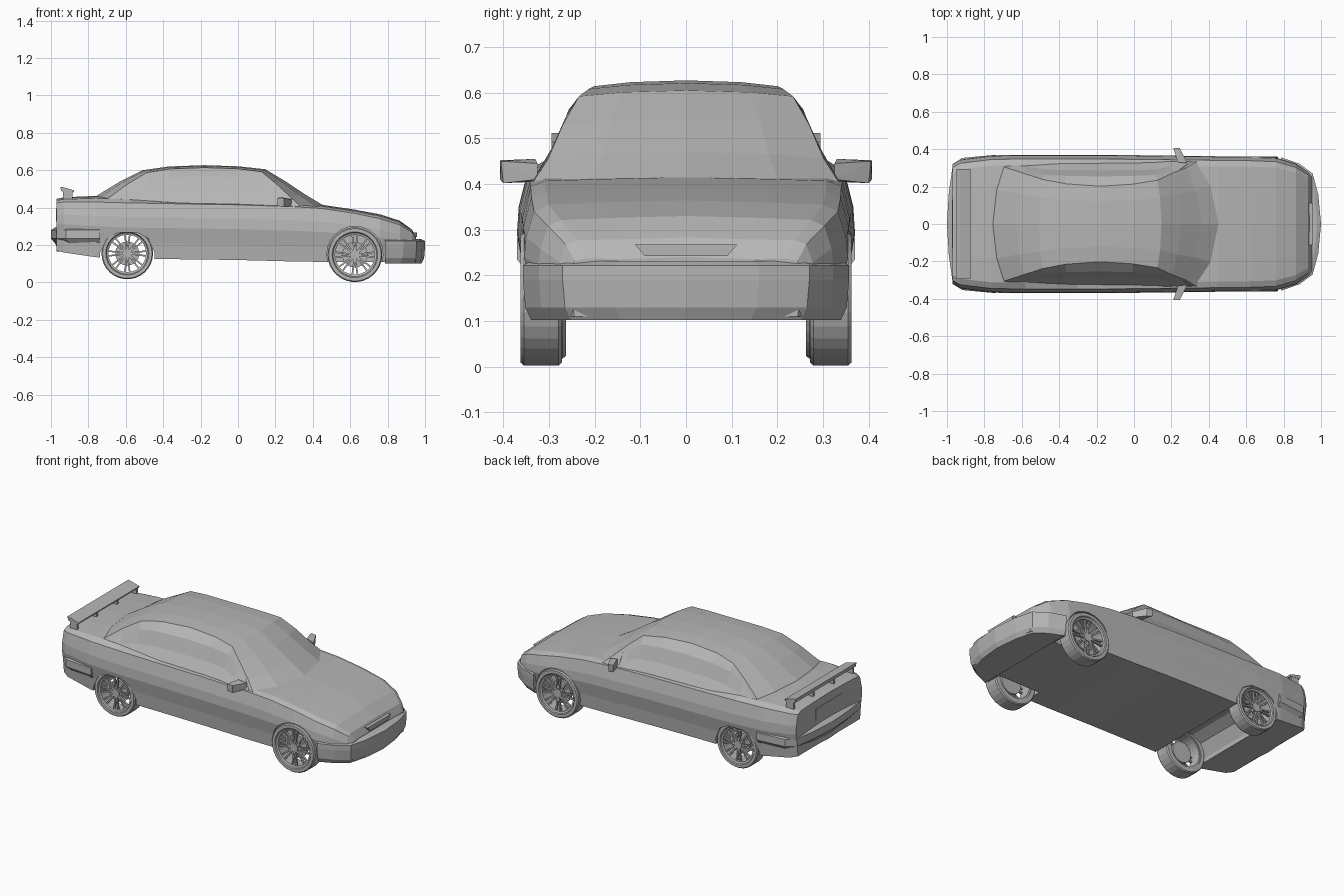
import bpy, bmesh, math
from mathutils import Vector, Matrix

cube = bpy.data.objects.get("Cube")
if cube:
    bpy.data.objects.remove(cube, do_unlink=True)

grey = bpy.data.materials.new("plain grey")
grey.use_nodes = True
COLOUR = (0.47, 0.47, 0.47, 1)
grey.diffuse_color = COLOUR
grey.node_tree.nodes["Principled BSDF"].inputs["Base Color"].default_value = COLOUR


def loft(bm, rings, wrap=False):
    """Bridge equal closed rings of points; cap the ends unless wrapped."""
    loops = [[bm.verts.new(p) for p in ring] for ring in rings]
    pairs = list(zip(loops, loops[1:]))
    if wrap:
        pairs.append((loops[-1], loops[0]))
    else:
        bm.faces.new(loops[0])
        bm.faces.new(loops[-1])
    for a, b in pairs:
        for i in range(len(a)):
            j = (i + 1) % len(a)
            bm.faces.new((a[i], a[j], b[j], b[i]))


def hull(bm, points):
    verts = [bm.verts.new(p) for p in points]
    bmesh.ops.convex_hull(bm, input=verts)


def box(bm, centre, size, turn=Matrix()):
    place = turn @ Matrix.Translation(centre) @ Matrix.Diagonal((*size, 1))
    bmesh.ops.create_cube(bm, size=1, matrix=place)


def finish(bm, name):
    bmesh.ops.recalc_face_normals(bm, faces=bm.faces)
    mesh = bpy.data.meshes.new(name)
    bm.to_mesh(mesh)
    bm.free()
    mesh.materials.append(grey)
    obj = bpy.data.objects.new(name, mesh)
    bpy.context.collection.objects.link(obj)
    return obj


def mirrored(half):
    """Close a half ring that starts and ends on the centre plane."""
    return half + [(x, -y, z) for x, y, z in reversed(half[1:-1])]


def cut(target, cutter):
    cutter.hide_render = True
    mod = target.modifiers.new("cut", "BOOLEAN")
    mod.object = cutter
    mod.operation = "DIFFERENCE"
    bpy.context.view_layer.objects.active = target
    bpy.ops.object.modifier_apply(modifier=mod.name)
    bpy.data.objects.remove(cutter, do_unlink=True)


# Lower body: x, floor height, centre top, shoulder height, half width
stations = [
    (-.97, .17, .447, .425, .32), (-.93, .16, .455, .43, .345),
    (-.76, .135, .463, .43, .367), (-.58, .125, .455, .425, .37),
    (-.3, .124, .43, .42, .37), (0, .12, .425, .415, .368),
    (.3, .112, .42, .405, .364), (.45, .11, .415, .395, .362),
    (.62, .11, .39, .37, .36), (.76, .11, .364, .34, .354),
    (.865, .11, .33, .308, .322), (.93, .11, .283, .268, .28),
    (.952, .11, .24, .232, .26)]
bm = bmesh.new()
rings = []
for x, floor, top, shoulder, w in stations:
    rise = shoulder - floor
    rings.append(mirrored([
        (x, 0, floor), (x, w * .94, floor), (x, w * .96, floor + rise * .28),
        (x, w, floor + rise * .56), (x, w * .99, floor + rise * .75),
        (x, w * .94, shoulder), (x, w * .85, shoulder + (top - shoulder) * .6),
        (x, w * .5, top - .004), (x, 0, top)]))
loft(bm, rings)
body = finish(bm, "lower_body")

# Rear well runs across the car; front wells are round pockets
bm = bmesh.new()
arch = [(-.737, .05), (-.737, .16), (-.70, .235), (-.64, .267),
        (-.54, .267), (-.48, .235), (-.447, .16), (-.447, .05)]
loft(bm, [[(x, y, z) for x, z in arch] for y in (-.5, .5)])
cut(body, finish(bm, "rear_well_cutter"))
for side in (-1, 1):
    bm = bmesh.new()
    circle = [math.tau * i / 24 for i in range(24)]
    loft(bm, [[(.625 + .15 * math.cos(a), side * y, .15 + .15 * math.sin(a))
               for a in circle] for y in (.24, .5)])
    cut(body, finish(bm, "front_well_cutter"))

# Cabin: the side curve leans inward with height
SIDE = [(.38, .342), (.41, .335), (.465, .295), (.565, .256),
        (.6, .228), (.615, .2), (.64, .1)]


def side_width(z):
    for (z0, y0), (z1, y1) in zip(SIDE, SIDE[1:]):
        if z <= z1:
            return y0 + (y1 - y0) * (z - z0) / (z1 - z0)
    return SIDE[-1][1]


# Cabin stations: x, roof height, backward sweep of the pillars
cabin = [(-.79, .435, .06), (-.75, .467, .06), (-.63, .54, .05), (-.51, .6, .035),
         (-.37, .62, .01), (-.18, .627, 0), (0, .621, -.01), (.147, .605, -.035),
         (.25, .543, -.06), (.36, .47, -.08), (.455, .413, -.09)]
bm = bmesh.new()
rings = []
for x, top, sweep in cabin:
    edge = top - .013
    half = [(0, .38)]
    for t in (0, .2, .45, .8, 1):
        z = .38 + (edge - .38) * t
        half.append((side_width(z), z))
    half += [(half[-1][0] * .6, top - .004), (0, top)]
    rings.append(mirrored([(x + sweep * (y / .3) ** 2, y, z) for y, z in half]))
loft(bm, rings)
finish(bm, "cabin")


# Bumpers: a plan outline stacked at several heights
def bumper(name, outline, layers):
    inward = -1 if outline[-1][0] > 0 else 1
    bm = bmesh.new()
    rings = []
    for z, inset in layers:
        half = [(x + inward * inset * (i > 0), y - inset * (y > 0), z)
                for i, (x, y) in enumerate(outline)]
        rings.append(half + [(x, -y, z) for x, y, z in reversed(half[:-1])])
    loft(bm, rings)
    finish(bm, name)


bumper("front_bumper",
       [(.785, .357), (.885, .322), (.955, .27), (.985, .16), (1, 0)],
       [(.102, .018), (.13, .005), (.19, 0), (.222, 0), (.232, .02)])
bumper("rear_bumper",
       [(-.737, .37), (-.92, .353), (-.97, .31), (-.99, .17), (-1, 0)],
       [(.165, .03), (.2, .028), (.235, 0), (.28, 0), (.297, .026)])

# Small panels on the nose and tail
bm = bmesh.new()
hull(bm, [(x, y * s, z) for s in (-1, 1) for x in (.93, .958)
          for y, z in ((.09, .242), (.112, .268))])
finish(bm, "grille_panel")
bm = bmesh.new()
box(bm, (-.97, 0, .36), (.008, .26, .07))
finish(bm, "number_panel")

# Rear wing on posts
bm = bmesh.new()
blade = [(-.95, .512), (-.93, .508), (-.875, .492), (-.878, .482), (-.945, .488)]
loft(bm, [[(x, y, z) for x, z in blade] for y in (-.295, .295)])
for y in (-.287, -.1, .1, .287):
    box(bm, (-.91, y, .465), (.05, .014, .05))
finish(bm, "rear_wing")

# Door mirrors with a triangular base
for side, name in ((-1, "front_mirror"), (1, "back_mirror")):
    bm = bmesh.new()
    hull(bm, [(x, side * y, z) for x, y, z in (
        (.285, .325, .41), (.285, .325, .445), (.235, .33, .405), (.235, .33, .455),
        (.245, .4, .402), (.245, .405, .45), (.21, .407, .41), (.21, .407, .452))])
    hull(bm, [(x, side * y, z) for x, y, z in (
        (.225, .335, .41), (.31, .335, .405), (.225, .28, .5),
        (.225, .3, .41), (.31, .3, .405), (.225, .265, .49))])
    finish(bm, name)

# Wheel: tyre, rim lip, paired spokes, hub and brake disc; outside is +y
STEPS = 30


def lathe(bm, profile):
    rings = []
    for i in range(STEPS):
        a = math.tau * i / STEPS
        rings.append([(r * math.cos(a), y, r * math.sin(a)) for r, y in profile])
    loft(bm, rings, wrap=True)


def disc(bm, radius, y0, y1):
    loft(bm, [[(radius * math.cos(math.tau * i / STEPS), y,
                radius * math.sin(math.tau * i / STEPS)) for i in range(STEPS)]
              for y in (y0, y1)])


bm = bmesh.new()
lathe(bm, [(.116, -.045), (.14, -.045), (.146, -.038), (.146, .038),
           (.14, .045), (.122, .045), (.116, .036)])
lathe(bm, [(.106, -.04), (.116, -.04), (.117, .04), (.106, .036)])
disc(bm, .026, .0, .034)
disc(bm, .068, -.012, .004)
for i in range(8):
    for lean in (-.13, .13):
        turn = Matrix.Rotation(math.tau * i / 8 + lean, 4, "Y")
        box(bm, (.065, .024, 0), (.09, .012, .009), turn)
wheel = finish(bm, "wheel")
tyre_mesh = wheel.data
bpy.data.objects.remove(wheel, do_unlink=True)

for end, x, y, z, scale in (("left", .625, .317, .148, 1), ("right", -.592, .308, .155, .945)):
    for side, name in ((-1, "front"), (1, "back")):
        obj = bpy.data.objects.new(f"{end}_{name}_wheel", tyre_mesh)
        obj.location = (x, side * y, z)
        obj.rotation_euler = (0, 0, 0 if side > 0 else math.pi)
        obj.scale = (scale, 1, scale)
        bpy.context.collection.objects.link(obj)
